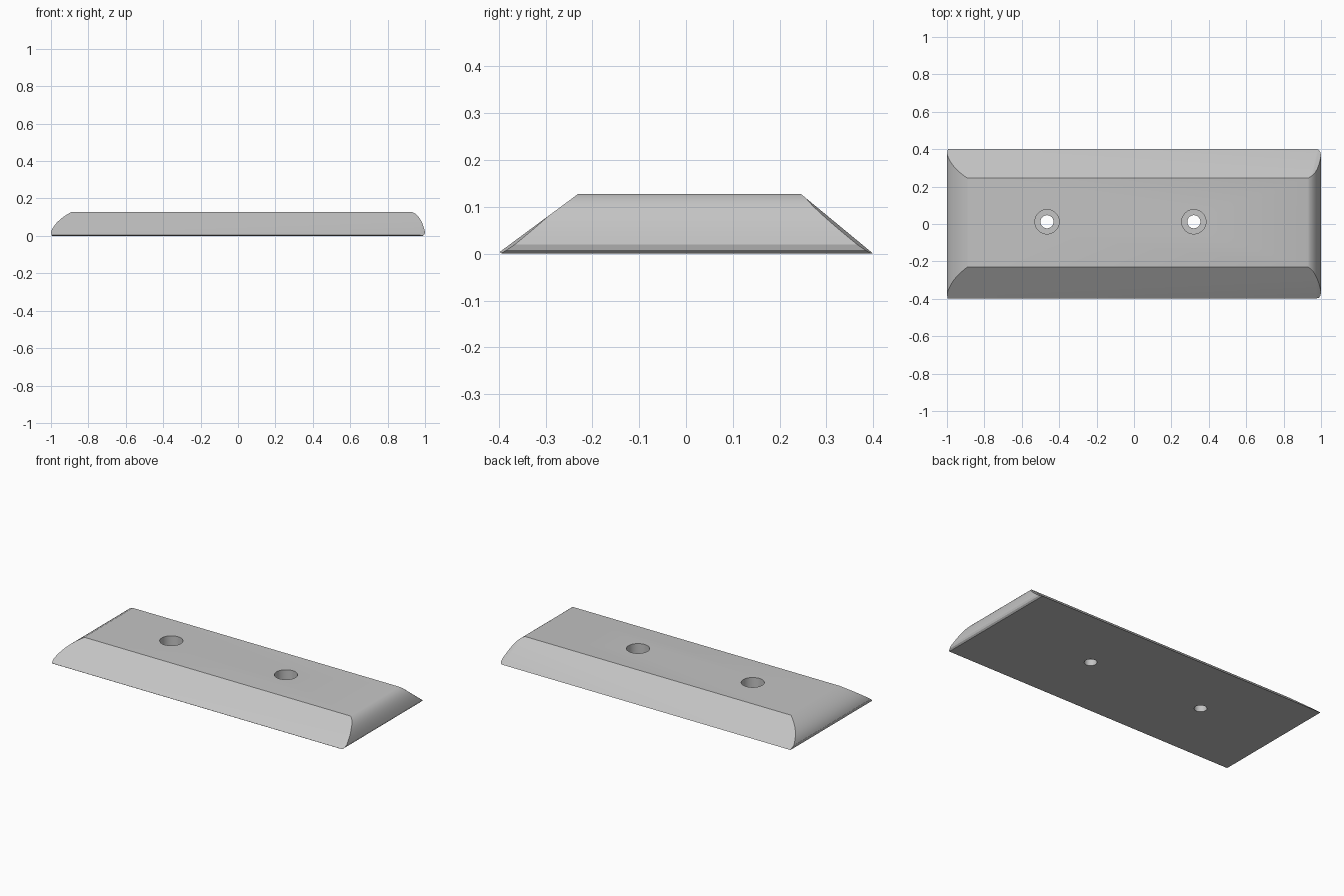
import bpy, bmesh, math
from mathutils import Vector

if "Cube" in bpy.data.objects:
    bpy.data.objects.remove(bpy.data.objects["Cube"])

H = 0.128  # plate thickness

grey = bpy.data.materials.new("light_grey")
grey.diffuse_color = (0.55, 0.55, 0.55, 1)
grey.use_nodes = True
grey.node_tree.nodes["Principled BSDF"].inputs["Base Color"].default_value = grey.diffuse_color


def curve(p0, c, p1, n=14):
    """Points on a quadratic curve from p0 to p1."""
    return [tuple((1 - t) ** 2 * a + 2 * t * (1 - t) * b + t * t * d
                  for a, b, d in zip(p0, c, p1))
            for t in (i / n for i in range(n + 1))]


def finish(name, bm):
    bmesh.ops.recalc_face_normals(bm, faces=bm.faces)
    me = bpy.data.meshes.new(name)
    bm.to_mesh(me)
    bm.free()
    me.materials.append(grey)
    ob = bpy.data.objects.new(name, me)
    bpy.context.collection.objects.link(ob)
    return ob


def trim(bm, a, b, c):
    """Cut the solid by the plane a-b-c, keeping the side with its centre."""
    a, b, c = Vector(a), Vector(b), Vector(c)
    n = (b - a).cross(c - a).normalized()
    if n.dot(Vector((0, 0, H / 2)) - a) > 0:
        n = -n
    geom = bm.verts[:] + bm.edges[:] + bm.faces[:]
    cut = bmesh.ops.bisect_plane(bm, geom=geom, dist=1e-6, plane_co=a,
                                 plane_no=n, clear_outer=True)
    edges = [e for e in cut["geom_cut"] if isinstance(e, bmesh.types.BMEdge)]
    if edges:
        bmesh.ops.contextual_create(bm, geom=edges)


# Plate: lengthwise profile with rounded ends, extruded across the width
profile = ([(-0.995, 0)] + curve((-1, 0.02), (-0.98, 0.08), (-0.89, H))
           + curve((0.93, H), (0.98, 0.11), (1, 0.02)) + [(0.997, 0.008), (0.988, 0)])
bm = bmesh.new()
face = bm.faces.new([bm.verts.new((x, -0.5, z)) for x, z in profile])
ext = bmesh.ops.extrude_face_region(bm, geom=[face])
bmesh.ops.translate(bm, vec=(0, 1, 0),
                    verts=[v for v in ext["geom"] if isinstance(v, bmesh.types.BMVert)])
bmesh.ops.recalc_face_normals(bm, faces=bm.faces)

# Sloping long sides, and the small tuck under the front edge
trim(bm, (0, 0.4, 0), (1, 0.4, 0), (0, 0.245, H))
trim(bm, (0, -0.403, 0), (1, -0.403, 0), (0, -0.23, H))
trim(bm, (0, -0.393, 0), (1, -0.393, 0), (0, -0.4, 0.005))
# Shallow corner facets at the right end
for s in (1, -1):
    trim(bm, (0.98, s * 0.4, 0), (0.958, s * 0.29, 0.09), (1.0, s * 0.352, 0.03))
plate = finish("plate", bm)

# Counterbored screw holes
for i, x in enumerate((-0.465, 0.32)):
    bm = bmesh.new()
    rings = []
    for r, z in ((0.035, -0.1), (0.035, 0.04), (0.065, 0.04), (0.065, 0.3)):
        rings.append([bm.verts.new((x + r * math.cos(k * math.tau / 48),
                                    0.012 + r * math.sin(k * math.tau / 48), z))
                      for k in range(48)])
    for lo, hi in zip(rings, rings[1:]):
        for k in range(48):
            j = (k + 1) % 48
            bm.faces.new((lo[k], lo[j], hi[j], hi[k]))
    bm.faces.new(rings[0][::-1])
    bm.faces.new(rings[-1])
    cutter = finish(f"hole_cutter_{i + 1}", bm)
    mod = plate.modifiers.new("screw_hole", 'BOOLEAN')
    mod.operation = 'DIFFERENCE'
    mod.solver = 'EXACT'
    mod.object = cutter
    bpy.context.view_layer.objects.active = plate
    bpy.ops.object.modifier_apply(modifier=mod.name)
    bpy.data.objects.remove(cutter)

# Smooth the rounded ends and hole walls, keep the hard edges
bpy.ops.object.select_all(action='DESELECT')
plate.select_set(True)
bpy.context.view_layer.objects.active = plate
bpy.ops.object.shade_smooth_by_angle(angle=math.radians(25))
